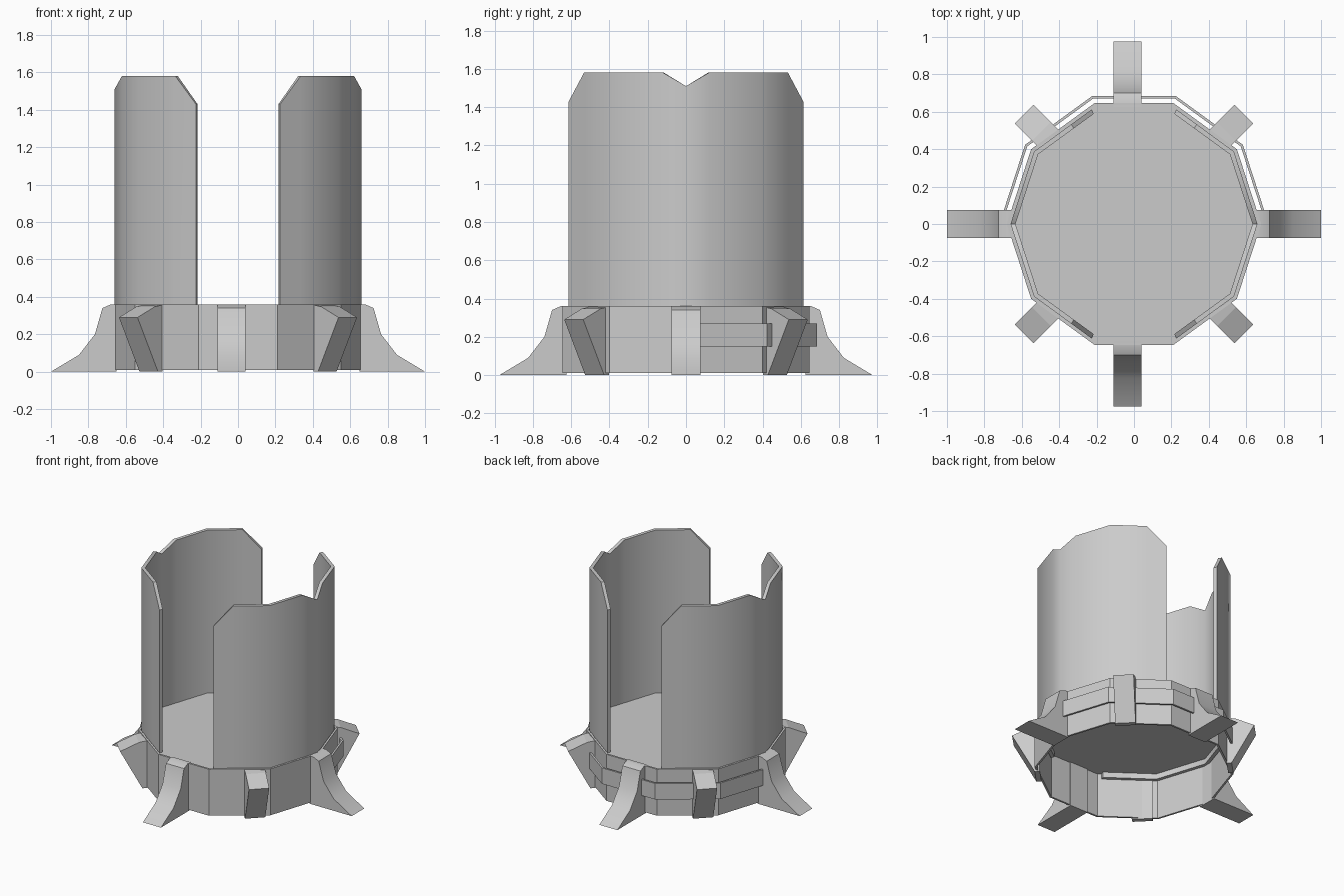
import bpy, bmesh, math
from mathutils import Matrix

if "Cube" in bpy.data.objects:
    bpy.data.objects.remove(bpy.data.objects["Cube"])

grey = bpy.data.materials.new("plain_grey")
grey.diffuse_color = (0.6, 0.6, 0.6, 1)
grey.use_nodes = True
grey.node_tree.nodes["Principled BSDF"].inputs["Base Color"].default_value = grey.diffuse_color


def finish(name, bm, smooth=False):
    bmesh.ops.recalc_face_normals(bm, faces=bm.faces)
    me = bpy.data.meshes.new(name)
    bm.to_mesh(me)
    bm.free()
    me.materials.append(grey)
    ob = bpy.data.objects.new(name, me)
    bpy.context.collection.objects.link(ob)
    if smooth:
        bpy.ops.object.select_all(action='DESELECT')
        ob.select_set(True)
        bpy.context.view_layer.objects.active = ob
        bpy.ops.object.shade_smooth_by_angle(angle=math.radians(40))
    return ob


def wall(name, path, inner, closed=False, smooth=False):
    """Thin wall along a path of (x, y, bottom, top); inner = inward scale."""
    bm = bmesh.new()
    rows = []
    for x, y, b, t in path:
        rows.append([bm.verts.new(c) for c in (
            (x, y, b), (x, y, t), (x * inner, y * inner, t), (x * inner, y * inner, b))])
    n = len(rows)
    for i in range(n if closed else n - 1):
        p, q = rows[i], rows[(i + 1) % n]
        for k in range(4):
            m = (k + 1) % 4
            bm.faces.new((p[k], q[k], q[m], p[m]))
    if not closed:
        bm.faces.new(rows[0])
        bm.faces.new(rows[-1])
    return finish(name, bm, smooth)


def leg(name, profile, width, angle, shift=(0, 0), smooth=True):
    """Extrude an (r, z) profile sideways and turn it round the centre."""
    bm = bmesh.new()
    a = [bm.verts.new((r, -width / 2, z)) for r, z in profile]
    b = [bm.verts.new((r, width / 2, z)) for r, z in profile]
    bm.faces.new(a)
    bm.faces.new(b[::-1])
    for i in range(len(a)):
        j = (i + 1) % len(a)
        bm.faces.new((a[i], a[j], b[j], b[i]))
    mat = Matrix.Translation((*shift, 0)) @ Matrix.Rotation(math.radians(angle), 4, 'Z')
    bmesh.ops.transform(bm, matrix=mat, verts=bm.verts)
    return finish(name, bm, smooth)


def corner(i, r):
    a = math.radians(36 * i)
    return r * math.cos(a), r * math.sin(a)


# ten-sided base ring, open underneath
wall("base_ring", [(*corner(i, 0.68), 0.01, 0.36) for i in range(10)], 0.978, closed=True)

# floor plate near the top of the ring
bm = bmesh.new()
bmesh.ops.create_cone(bm, cap_ends=True, segments=10, radius1=0.67, radius2=0.67, depth=0.012,
                      matrix=Matrix.Translation((0, 0, 0.347)) @ Matrix.Rotation(math.radians(18), 4, 'Z'))
for v in bm.verts:  # put corners on the x axis like the ring
    k = round(math.degrees(math.atan2(v.co.y, v.co.x)) / 36 + 0.001)
    v.co.x, v.co.y = corner(k, 0.67)
finish("floor_plate", bm)

# strap round the back half of the ring
wall("back_strap", [(*corner(i, 0.72), 0.15, 0.27) for i in range(6)], 0.98)

# two tall curved side walls with clipped corners and a notch
half = [(0.225, 0.613, 1.43), (0.335, 0.533, 1.58), (0.534, 0.388, 1.58), (0.621, 0.12, 1.58)]
outline = half + [(0.66, 0.0, 1.51)] + [(x, -y, z) for x, y, z in reversed(half)]
for side, s in (("right", 1), ("left", -1)):
    wall(side + "_side_wall", [(s * x, y, 0.30, z) for x, y, z in outline], 0.96, smooth=True)

# four flared legs; the front and back ones sit slightly off centre
flare = [(0.65, 0), (0.65, 0.36), (0.68, 0.36), (0.725, 0.34), (0.765, 0.2), (0.85, 0.09), (1.0, 0)]
for name, ang, shift in (("right", 0, (0, 0)), ("left", 180, (0, 0)),
                         ("back", 90, (-0.035, -0.025)), ("front", 270, (-0.035, 0.025))):
    leg(name + "_leg", flare, 0.15, ang, shift)

# four diagonal brackets leaning outwards at the top
bracket = [(0.64, 0), (0.64, 0.357), (0.70, 0.347), (0.83, 0.29), (0.675, 0)]
for name, ang in (("back_right", 45), ("back_left", 135), ("front_left", 225), ("front_right", 315)):
    leg(name + "_bracket", bracket, 0.14, ang, smooth=False)
